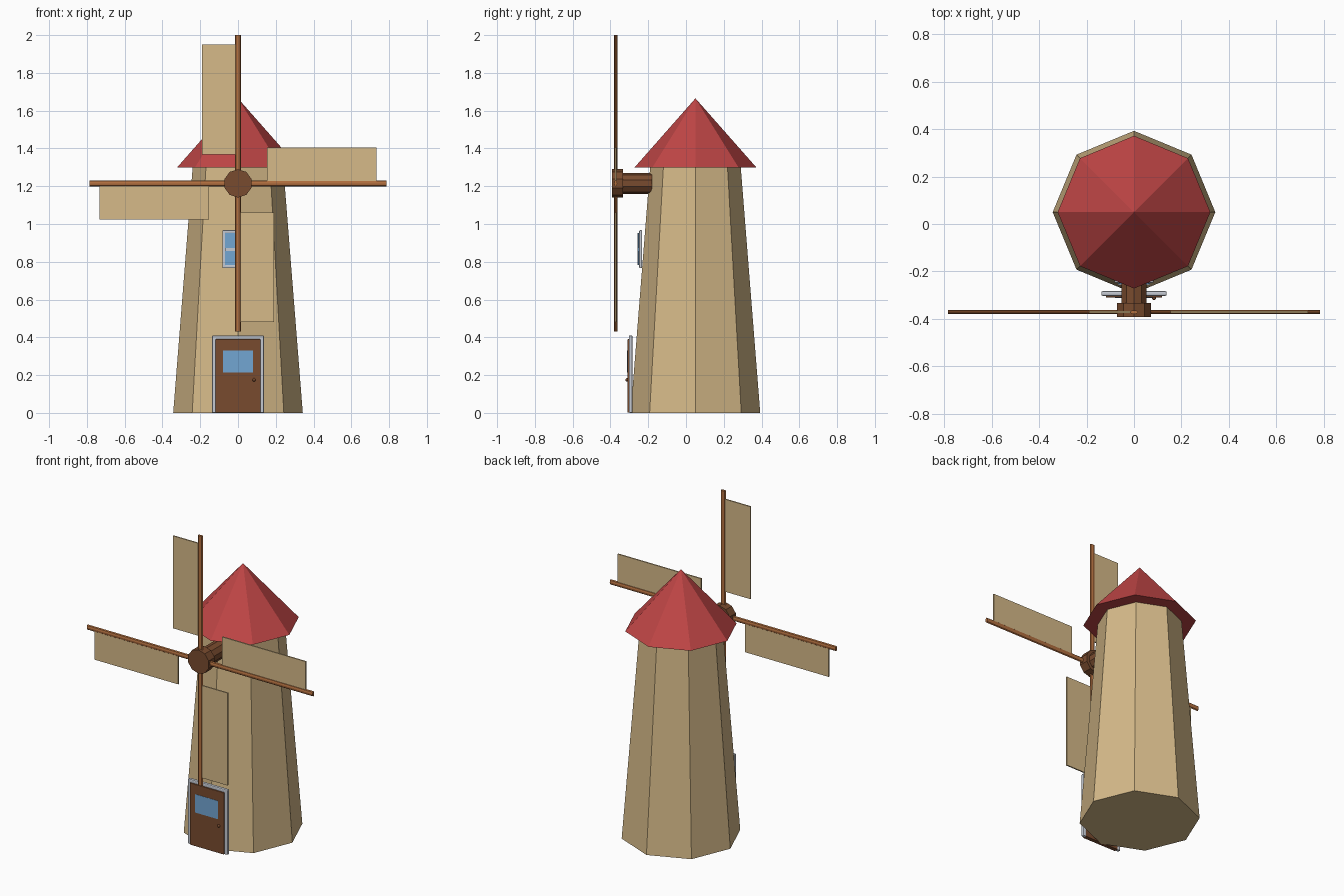
import bpy
from math import radians
from mathutils import Matrix, Vector

if "Cube" in bpy.data.objects:
    bpy.data.objects.remove(bpy.data.objects["Cube"])


def material(name, r, g, b):
    m = bpy.data.materials.new(name)
    m.use_nodes = True
    m.diffuse_color = (r, g, b, 1)
    m.node_tree.nodes["Principled BSDF"].inputs["Base Color"].default_value = (r, g, b, 1)
    return m


TAN = material("tan plaster and canvas", 0.67, 0.49, 0.25)
RED = material("red roof", 0.52, 0.06, 0.06)
BROWN = material("dark brown wood", 0.19, 0.07, 0.028)
WOOD = material("light brown wood", 0.45, 0.16, 0.05)
GREY = material("light grey trim", 0.56, 0.59, 0.65)
BLUE = material("blue glass", 0.17, 0.38, 0.65)


def finish(obj, name, mat):
    obj.name = name
    obj.data.materials.clear()
    obj.data.materials.append(mat)
    return obj


def cone(name, mat, sides, r1, r2, depth, centre, rot=(0, 0, 0)):
    bpy.ops.mesh.primitive_cone_add(vertices=sides, radius1=r1, radius2=r2,
                                    depth=depth, location=centre, rotation=rot)
    return finish(bpy.context.object, name, mat)


def box(name, mat, x, y, z, bevel=0):
    """Box from three (min, max) ranges, with optional softened edges."""
    low, high = map(Vector, zip(x, y, z))
    bpy.ops.mesh.primitive_cube_add(size=1)
    obj = finish(bpy.context.object, name, mat)
    obj.data.transform(Matrix.Translation((low + high) / 2)
                       @ Matrix.Diagonal((high - low).to_4d()))
    if bevel:
        mod = obj.modifiers.new("soft_edges", "BEVEL")
        mod.width = bevel
        mod.segments = 2
    return obj


# Tapered tower and overhanging roof, both octagonal with a corner to the front
cone("tower", TAN, 8, 0.343, 0.24, 1.3, (0, 0.05, 0.65))
cone("roof", RED, 8, 0.322, 0, 0.365, (0, 0.05, 1.4825))

# Axle and hub
HUB = Vector((0, -0.372, 1.215))
facing = (radians(90), 0, 0)
cone("axle", BROWN, 10, 0.055, 0.055, 0.17, (0, -0.265, HUB.z), facing)
cone("hub", BROWN, 10, 0.075, 0.075, 0.06, (0, -0.363, HUB.z), facing)

# Four arms, each with a sail along one side
for i, side in enumerate(("left", "bottom", "right", "top")):
    place = Matrix.Translation(HUB) @ Matrix.Rotation(radians(90 * i), 4, "Y")
    beam = cone(side + "_arm", WOOD, 8, 0.0165, 0.0165, 0.785, (0, 0, 0))
    beam.data.transform(Matrix.Translation((0.3925, 0, 0)) @ Matrix.Scale(0.5, 4, (0, 1, 0))
                        @ Matrix.Rotation(radians(90), 4, "Y"))
    beam.matrix_world = place
    sail = box(side + "_sail", TAN, (0.153, 0.734), (-0.004, 0.004), (0.008, 0.19))
    sail.matrix_world = place

# Door with frame, pane and knob
for sx, side in ((-1, "right"), (1, "left")):
    box("door_frame_" + side, GREY, sorted((sx * 0.115, sx * 0.138)),
        (-0.303, -0.283), (0, 0.41), 0.006)
box("door_frame_top", GREY, (-0.138, 0.138), (-0.303, -0.283), (0.385, 0.41), 0.006)
box("door", BROWN, (-0.119, 0.119), (-0.311, -0.285), (0.002, 0.39), 0.003)
box("door_pane", BLUE, (-0.08, 0.08), (-0.3125, -0.308), (0.215, 0.33))
bpy.ops.mesh.primitive_uv_sphere_add(segments=10, ring_count=6, radius=0.009,
                                     location=(0.085, -0.312, 0.175))
finish(bpy.context.object, "door_knob", BROWN)

# Window with outer frame, glass and crossing bars
Y_FRAME = (-0.248, -0.233)
for s in (-1, 1):
    side, level = ("right", "lower") if s < 0 else ("left", "upper")
    box("window_frame_" + side, GREY, sorted((s * 0.066, s * 0.082)),
        Y_FRAME, (0.766, 0.967), 0.004)
    mid = 0.8665 + s * 0.092
    box("window_frame_" + level, GREY, (-0.082, 0.082), Y_FRAME,
        (mid - 0.0085, mid + 0.0085), 0.004)
box("window_glass", BLUE, (-0.068, 0.068), (-0.253, -0.235), (0.782, 0.952))
box("window_bar_across", GREY, (-0.068, 0.068), (-0.258, -0.25), (0.858, 0.874))
box("window_bar_upright", GREY, (-0.008, 0.008), (-0.258, -0.25), (0.782, 0.952))
